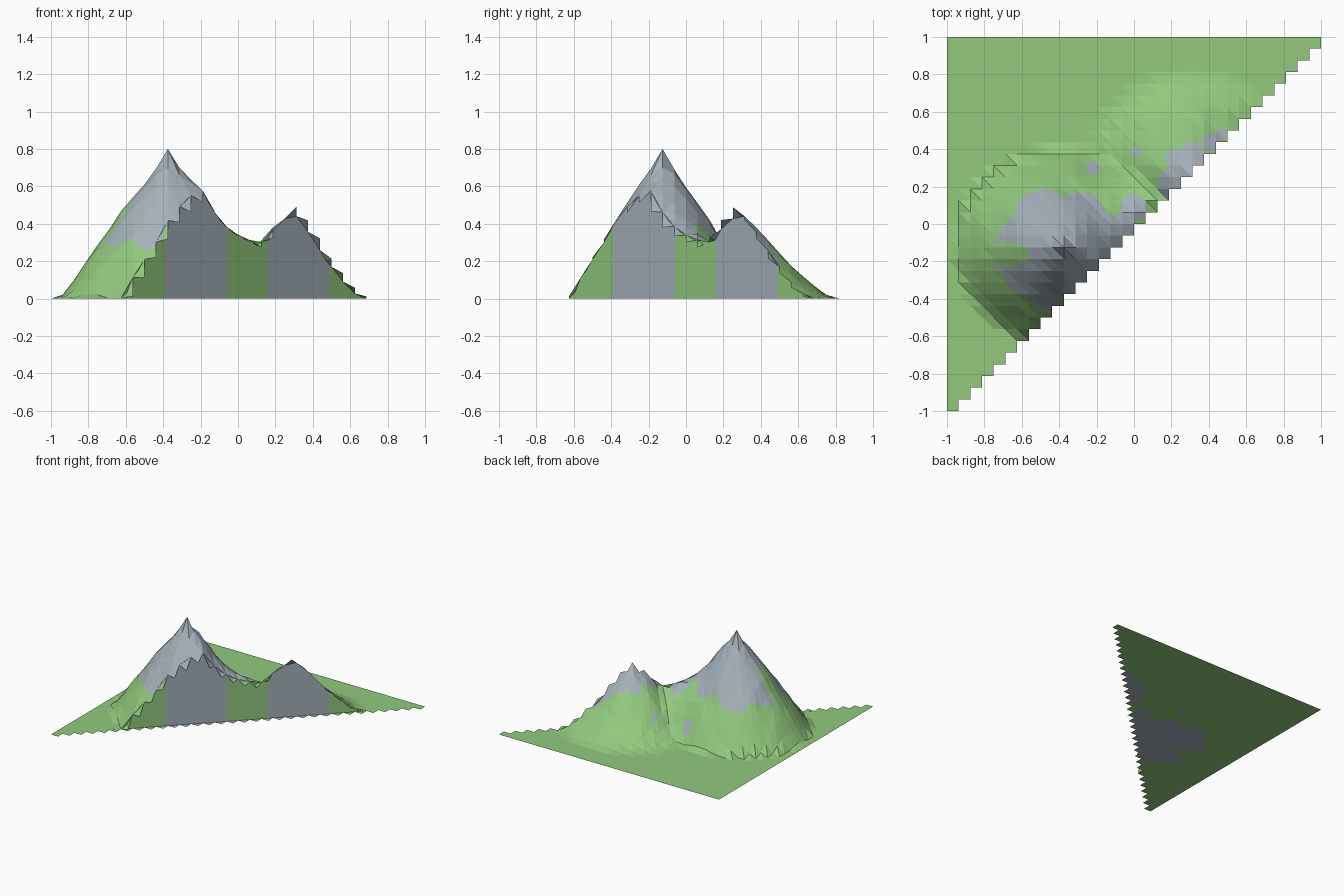
import bpy, bmesh, math
from mathutils import Vector, noise

if "Cube" in bpy.data.objects:
    bpy.data.objects.remove(bpy.data.objects["Cube"])

N = 32
STEP = 2 / N


def srgb(r, g, b):
    f = lambda c: c / 12.92 if c <= 0.04045 else ((c + 0.055) / 1.055) ** 2.4
    return (f(r / 255), f(g / 255), f(b / 255), 1)


def material(name, col):
    m = bpy.data.materials.new(name)
    m.diffuse_color = col
    m.use_nodes = True
    m.node_tree.nodes["Principled BSDF"].inputs["Base Color"].default_value = m.diffuse_color
    return m


GRASS = material("grass_green", srgb(146, 201, 126))
ROCK = material("rock_grey", srgb(165, 177, 187))

# Radial profiles (distance, height) of the tall peak and the lower hill
PEAK = [(0, .8), (.11, .70), (.3, .56), (.53, .37), (.77, .19), (.9, .07), (1, 0)]
HILL = [(0, .49), (.045, .44), (.1, .41), (.2, .3), (.3, .19), (.4, .09), (.5, .02), (.57, 0)]
# Shoulders on the slopes: x, y, height, radius
SHOULDERS = [(-.19, -.2, .06, .08), (-.56, -.56, .045, .07), (.12, .12, .025, .05)]


def lerp(table, t):
    for (a, za), (b, zb) in zip(table, table[1:]):
        if t <= b:
            return za + (zb - za) * (t - a) / (b - a)
    return 0.0


def height(x, y):
    r = math.hypot((x + .375) / .58, (y + .125) / .52)
    d = math.hypot(x - .3125, y - .25)
    z = lerp(PEAK, r) + lerp(HILL, d)
    for sx, sy, h, s in SHOULDERS:
        z += max(0, h * math.exp(-((x - sx) ** 2 + (y - sy) ** 2) / (s * s)) - .006)
    # small crags, fading out at the summits and the foot
    fade = min(1, z / .2) * min(1, r / .2) * min(1, d / .06)
    return max(0, z + .022 * fade * noise.noise(Vector((x * 9, y * 9, 3.7))))


# Rock above a wavy height line, plus outcrops and a grassy notch in the west
OUTCROPS = [(0, .09, .07), (-.22, .3, .035), (.01, .39, .025), (.22, .35, .05),
            (.31, .38, .06), (.41, .43, .05), (.47, .48, .03), (-.64, -.27, .05)]


def is_rock(x, y):
    if math.hypot((x + .68) / .12, (y + .16) / .065) < 1:
        return False
    wave = noise.noise(Vector((x * 8, y * 8, 1.3)))
    if height(x, y) + .07 * wave > (.30 if x < -.4 else .34):
        return True
    return any(math.hypot(x - ox, y - oy) < r for ox, oy, r in OUTCROPS)


def coord(i):
    return -1 + i * STEP


def finish(name, bm):
    me = bpy.data.meshes.new(name)
    bm.to_mesh(me)
    bm.free()
    me.materials.append(GRASS)
    me.materials.append(ROCK)
    ob = bpy.data.objects.new(name, me)
    bpy.context.collection.objects.link(ob)


# A stepped triangular half of a square grid, as a relief or as a flat floor
def sheet(name, relief):
    bm = bmesh.new()
    grid = {}

    def vert(i, j):
        if (i, j) not in grid:
            x, y = coord(i), coord(j)
            grid[i, j] = bm.verts.new((x, y, height(x, y) if relief else 0))
        return grid[i, j]

    raised = []
    for j in range(N):
        for i in range(j + 1):
            cell = [(i, j), (i + 1, j), (i + 1, j + 1), (i, j + 1)]
            up = max(height(coord(p), coord(q)) for p, q in cell) > .004
            if not relief and not up:
                continue
            a, b, c, d = [vert(*p) for p in cell]
            if relief:
                fs = [bm.faces.new((a, b, d)), bm.faces.new((b, c, d))]
            else:
                fs = [bm.faces.new((d, c, b, a))]
            if up:
                raised += fs
    # finer faces on the slopes, so the rock edge can wander freely
    edges = list({e for f in raised for e in f.edges})
    bmesh.ops.subdivide_edges(bm, edges=edges, cuts=4, use_grid_fill=True)
    bmesh.ops.triangulate(bm, faces=[f for f in bm.faces if len(f.verts) > 3])
    for f in bm.faces:
        c = f.calc_center_median()
        f.material_index = int(is_rock(c.x, c.y))
    finish(name, bm)


sheet("mountain_terrain", True)
sheet("mountain_floor", False)

# Flat cut wall along the diagonal, in vertical bands of grass and rock
bm = bmesh.new()
BANDS = [-.39, -.06, .16, .49]
xs = sorted([coord(i) for i in range(N + 1)] + BANDS)


def wall_top(x):
    k = min(N - 1, int((x + 1) / STEP))
    a, b = coord(k), coord(k + 1)
    t = (x - a) / STEP
    return height(a, a) * (1 - t) + height(b, b) * t


for a, b in zip(xs, xs[1:]):
    za, zb = wall_top(a), wall_top(b)
    if max(za, zb) < .001:
        continue
    pts = [(a, a, 0), (b, b, 0), (b, b, zb), (a, a, za)]
    if zb < .0005:
        pts.pop(2)
    elif za < .0005:
        pts.pop(3)
    f = bm.faces.new([bm.verts.new(p) for p in pts])
    m = (a + b) / 2
    f.material_index = int(BANDS[0] < m < BANDS[1] or BANDS[2] < m < BANDS[3])
bmesh.ops.remove_doubles(bm, verts=bm.verts[:], dist=.0001)
finish("cut_wall", bm)
